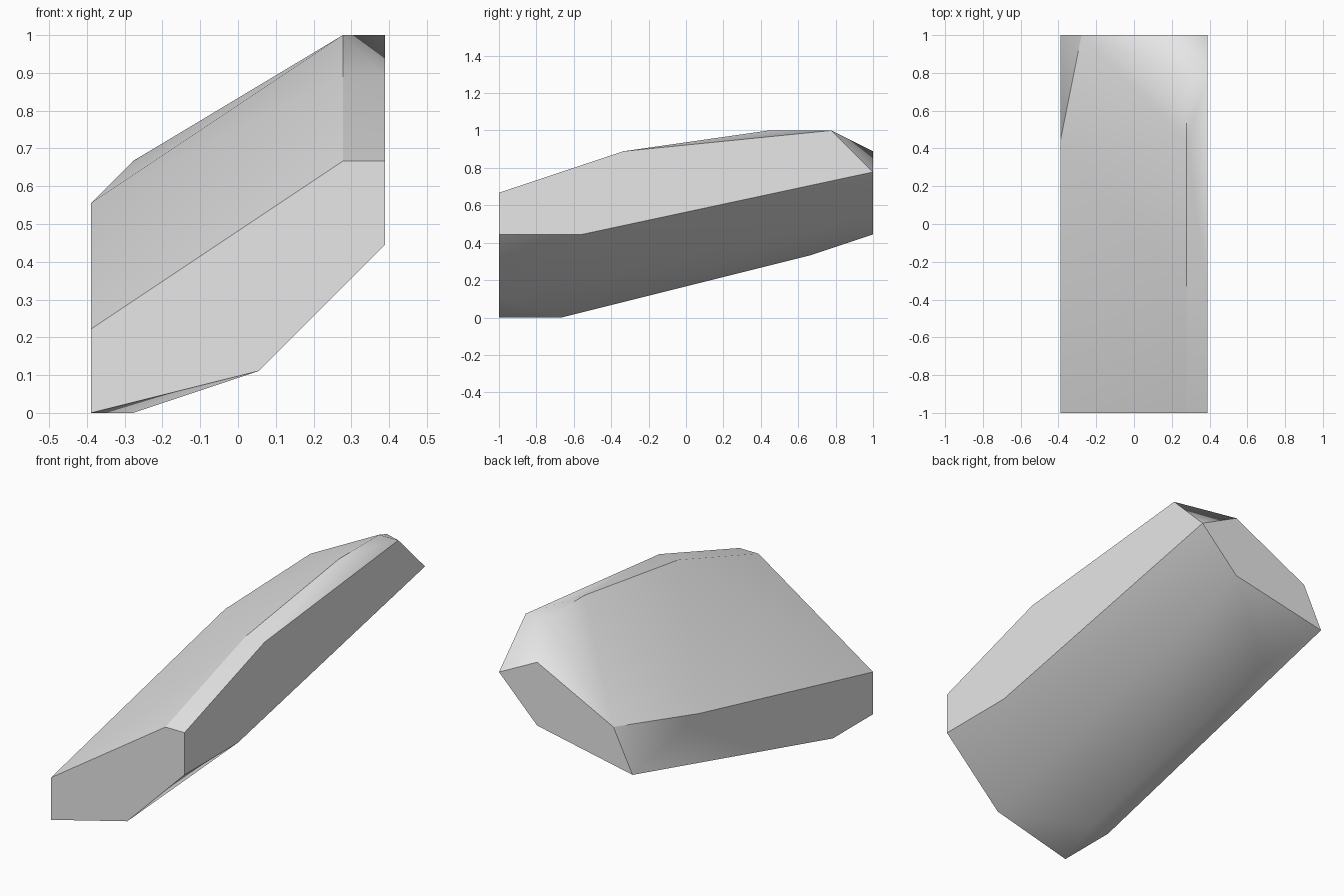
import bpy
import bmesh
import math

# Remove the default object
default_cube = bpy.data.objects.get("Cube")
if default_cube:
    bpy.data.objects.remove(default_cube, do_unlink=True)

# One grid step: the body is 18 steps long
STEP = 1 / 9
HALF_WIDTH = 3.5
HALF_LENGTH = 9


def end_profile(y, outline):
    """Corners of a flat end, given as (x, z) pairs."""
    return [(x, y, z) for x, z in outline]


def side_profile(x, outline):
    """Corners along the length, given as (y, z) pairs."""
    return [(x, y, z) for y, z in outline]


# Flat front and back ends
corners = end_profile(-HALF_LENGTH, [(-3.5, 0), (0.5, 1), (3.5, 4), (3.5, 6), (2.5, 6), (-3.5, 2)])
corners += end_profile(HALF_LENGTH, [(-3.5, 4), (1.5, 5), (3.5, 7), (1.5, 8), (-2.5, 6)])

# Flat sides
corners += side_profile(HALF_WIDTH, [(-5, 4), (7, 9), (-3, 8)])
corners += side_profile(-HALF_WIDTH, [(-6, 0), (4, 5)])

# Upper ridge and lower keel
corners += side_profile(2.5, [(-3, 8), (4, 9), (7, 9)])
corners += side_profile(-2.5, [(-6, 0), (6, 3)])

# Wrap the corners into one closed body
bm = bmesh.new()
for corner in corners:
    bm.verts.new([value * STEP for value in corner])
hull = bmesh.ops.convex_hull(bm, input=bm.verts[:])
loose = [v for v in hull["geom_interior"] if isinstance(v, bmesh.types.BMVert)]
if loose:
    bmesh.ops.delete(bm, geom=loose, context="VERTS")
bmesh.ops.dissolve_limit(bm, angle_limit=math.radians(0.5), verts=bm.verts[:], edges=bm.edges[:])
bmesh.ops.recalc_face_normals(bm, faces=bm.faces[:])

mesh = bpy.data.meshes.new("faceted_slab")
bm.to_mesh(mesh)
bm.free()
slab = bpy.data.objects.new("faceted_slab", mesh)
bpy.context.collection.objects.link(slab)

# Plain light grey
grey = bpy.data.materials.new("light_grey")
grey.use_nodes = True
colour = (0.8, 0.8, 0.8, 1)
grey.diffuse_color = colour
for node in grey.node_tree.nodes:
    if node.type == "BSDF_PRINCIPLED":
        node.inputs["Base Color"].default_value = colour
mesh.materials.append(grey)

# Soft shallow edges, crisp steep ones
for other in bpy.context.selected_objects:
    other.select_set(False)
slab.select_set(True)
bpy.context.view_layer.objects.active = slab
bpy.ops.object.shade_smooth_by_angle(angle=math.radians(30))
